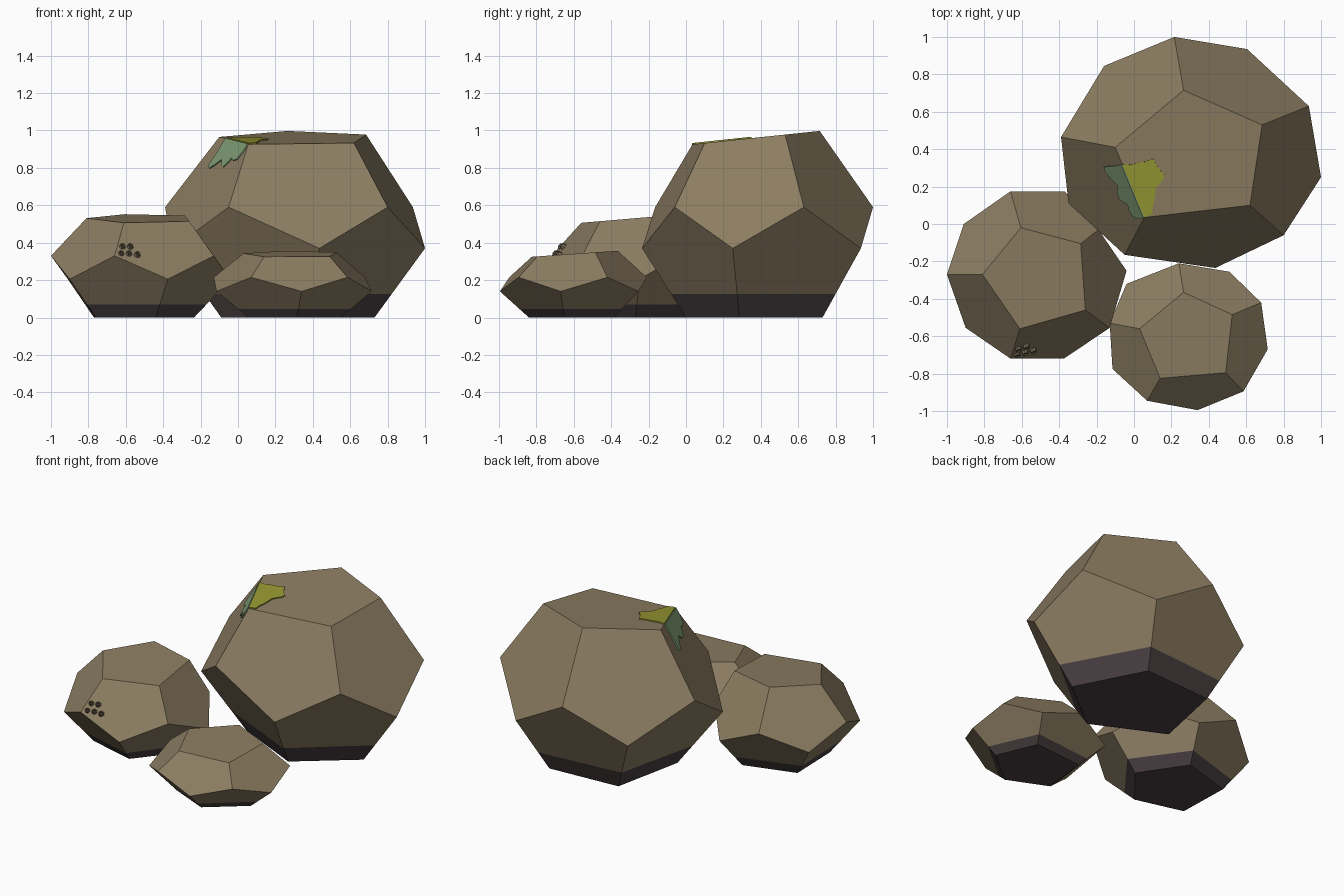
import bpy
import bmesh
from mathutils import Vector

cube = bpy.data.objects.get("Cube")
if cube:
    bpy.data.objects.remove(cube, do_unlink=True)


def material(name, srgb):
    """Flat material from an 8-bit display colour."""
    colour = [((c / 255 + 0.055) / 1.055) ** 2.4 for c in srgb] + [1.0]
    mat = bpy.data.materials.new(name)
    mat.use_nodes = True
    mat.diffuse_color = colour
    bsdf = next(n for n in mat.node_tree.nodes if n.type == 'BSDF_PRINCIPLED')
    bsdf.inputs["Base Color"].default_value = colour
    bsdf.inputs["Roughness"].default_value = 0.9
    return mat


STONE = material("tan stone", (140, 125, 98))
WET = material("dark wet stone", (74, 64, 66))
YELLOW = material("yellow lichen", (150, 152, 50))
GREEN = material("grey green lichen", (130, 158, 118))
SHELL = material("barnacle shell", (122, 110, 88))
HOLE = material("barnacle opening", (60, 52, 44))


def finish(name, bm, *mats):
    mesh = bpy.data.meshes.new(name)
    bm.to_mesh(mesh)
    bm.free()
    for mat in mats:
        mesh.materials.append(mat)
    obj = bpy.data.objects.new(name, mesh)
    bpy.context.collection.objects.link(obj)
    return obj


def rock(name, heights, tilt, band, top, upper, lower, base):
    """Twelve-sided boulder from four rings of five points, with a wet band at its foot."""
    mid = sum(p[1] for p in top) / 5
    rings = [[Vector((x, y, z)) for x, y in ring]
             for z, ring in zip(heights, (top, upper, lower, base))]
    for p in rings[0]:
        p.z += tilt * (p.y - mid)

    bm = bmesh.new()
    t, u, l, b = [[bm.verts.new(p) for p in ring] for ring in rings]
    bm.faces.new(t)
    bm.faces.new(b)
    for i in range(5):
        j = (i + 1) % 5
        bm.faces.new((t[i], t[j], u[j], l[i], u[i]))
        bm.faces.new((u[j], l[j], b[j], b[i], l[i]))
    bmesh.ops.recalc_face_normals(bm, faces=bm.faces[:])

    # Tide line
    bmesh.ops.bisect_plane(bm, geom=bm.verts[:] + bm.edges[:] + bm.faces[:],
                           plane_co=(0, 0, band), plane_no=(0, 0, 1))
    for f in bm.faces:
        f.material_index = int(f.calc_center_median().z < band)
    finish(name, bm, STONE, WET)
    return rings


# Boulders
large = rock(
    "large_boulder", (0.96, 0.59, 0.37, 0), 0.105, 0.125,
    [(.265, .715), (.685, .53), (.62, .10), (.055, .035), (-.10, .41)],
    [(.215, 1.0), (.935, .63), (.80, -.06), (-.05, -.165), (-.39, .465)],
    [(.605, .935), (1.0, .25), (.435, -.235), (-.35, .11), (-.16, .845)],
    [(.50, .73), (.73, .285), (.37, .0), (-.09, .22), (.01, .70)])
left = rock(
    "side_boulder", (0.53, 0.33, 0.205, 0), 0.085, 0.07,
    [(-.605, -.02), (-.285, -.105), (-.26, -.46), (-.61, -.56), (-.81, -.27)],
    [(-.66, .175), (-.19, -.03), (-.13, -.555), (-.66, -.72), (-1.0, -.27)],
    [(-.37, .175), (-.04, -.25), (-.375, -.72), (-.90, -.555), (-.91, 0)],
    [(-.43, .02), (-.235, -.27), (-.44, -.52), (-.76, -.435), (-.77, -.08)])
rock(
    "small_boulder", (0.34, 0.215, 0.14, 0), 0.07, 0.045,
    [(.265, -.365), (.525, -.485), (.49, -.795), (.14, -.825), (.03, -.56)],
    [(.24, -.21), (.68, -.42), (.585, -.895), (.07, -.945), (-.13, -.53)],
    [(.51, -.255), (.715, -.67), (.34, -.995), (-.115, -.775), (-.04, -.32)],
    [(.44, -.385), (.55, -.65), (.315, -.84), (.055, -.725), (.09, -.415)])


def face_frame(start, end, corners):
    """Axes of a boulder face: along one edge, into the face, and outward."""
    along = (end - start).normalized()
    into = sum(corners, Vector()) / len(corners) - start
    into = (into - along * into.dot(along)).normalized()
    return along, into, along.cross(into)


def lichen(name, start, frame, outline, mat):
    """Thin ragged patch lying on a boulder face."""
    along, into, out = frame
    bm = bmesh.new()
    low = [bm.verts.new(start + along * s + into * d) for s, d in outline]
    face = bm.faces.new(low)
    raised = bmesh.ops.extrude_face_region(bm, geom=[face])["geom"]
    moved = [v for v in raised if isinstance(v, bmesh.types.BMVert)]
    bmesh.ops.translate(bm, verts=moved, vec=out * 0.007)
    bmesh.ops.recalc_face_normals(bm, faces=bm.faces[:])
    finish(name, bm, mat)


def outward(frame, away):
    along, into, out = frame
    return along, into, out if out.dot(away) > 0 else -out


# Lichen either side of one top edge
top, upper, lower, _ = large
start, end = top[3], top[4]
top_frame = outward(face_frame(start, end, top), Vector((0, 0, 1)))
side_frame = outward(face_frame(start, end, [start, end, upper[4], lower[3], upper[3]]),
                     Vector((-1, 0, 0)))
lichen("yellow_lichen_patch", start, top_frame,
       [(0, 0), (0, .047), (.03, .06), (.06, .083), (.126, .12), (.15, .17), (.17, .187),
        (.22, .17), (.276, .163), (.275, .12), (.285, .09), (.29, .04), (.31, 0)], YELLOW)
lichen("green_lichen_patch", start, side_frame,
       [(0, 0), (0, .05), (.02, .10), (.06, .11), (.09, .10), (.13, .16), (.17, .15),
        (.20, .12), (.25, .16), (.29, .185), (.32, .18), (.31, .08), (.31, 0)], GREEN)

# Barnacles on the front of the side boulder
top, upper, lower, _ = left
start, end = top[3], top[2]
along, into, out = outward(
    face_frame(start, end, [start, end, upper[2], lower[2], upper[3]]), Vector((0, -1, 0)))
turn = out.to_track_quat('Z', 'Y').to_matrix().to_4x4()
for n, (x, z) in enumerate([(-.62, .375), (-.578, .375), (-.627, .337),
                            (-.585, .337), (-.54, .332)]):
    # Drop the point onto the face plane
    y = start.y - (out.x * (x - start.x) + out.z * (z - start.z)) / out.y
    bm = bmesh.new()
    bmesh.ops.create_cone(bm, cap_ends=True, segments=7, radius1=.021, radius2=.012, depth=.024)
    bm.normal_update()
    cap = max(bm.faces, key=lambda f: f.calc_center_median().z)
    bmesh.ops.inset_region(bm, faces=[cap], thickness=.004, depth=-.006)
    cap.material_index = 1
    obj = finish(f"barnacle_{n + 1}", bm, SHELL, HOLE)
    obj.matrix_world = turn
    obj.location = Vector((x, y, z)) + out * 0.008
